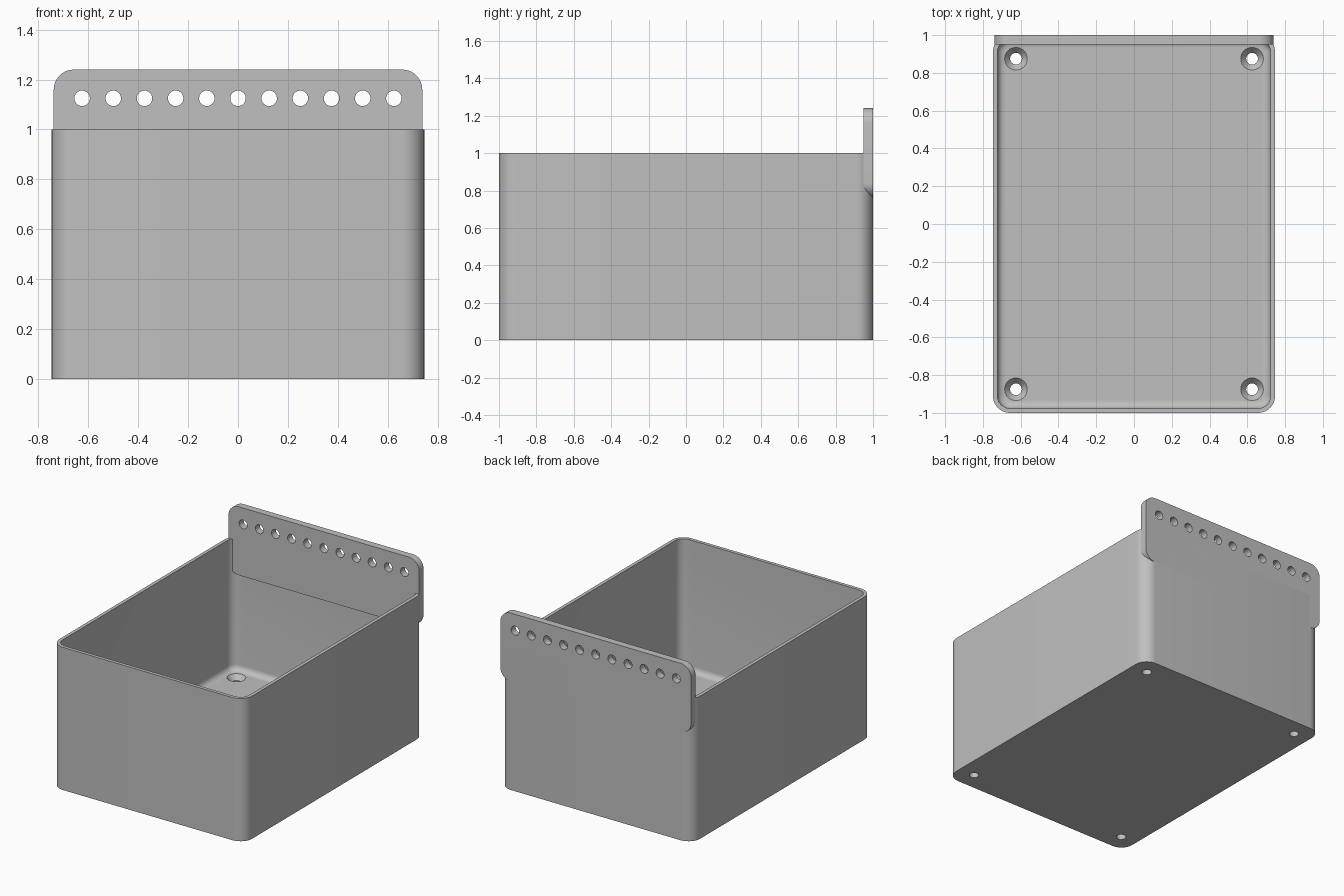
import bpy, bmesh, math
from mathutils import Matrix

if "Cube" in bpy.data.objects:
    bpy.data.objects.remove(bpy.data.objects["Cube"], do_unlink=True)

grey = bpy.data.materials.new("plain grey")
grey.use_nodes = True
grey.diffuse_color = (0.527, 0.527, 0.527, 1)
grey.node_tree.nodes["Principled BSDF"].inputs["Base Color"].default_value = grey.diffuse_color


def rounded_rect(hx, hy, radius, steps=10):
    """Outline of a rounded rectangle, counter-clockwise."""
    pts = []
    for quarter, (sx, sy) in enumerate(((1, 1), (-1, 1), (-1, -1), (1, -1))):
        for i in range(steps + 1):
            a = (quarter + i / steps) * math.pi / 2
            pts.append((sx * (hx - radius) + radius * math.cos(a),
                        sy * (hy - radius) + radius * math.sin(a)))
    return pts


def loft(bm, rings):
    """Bridge equal outlines, each given with its height, and cap both ends."""
    loops = [[bm.verts.new((x, y, z)) for x, y in pts] for pts, z in rings]
    for low, high in zip(loops, loops[1:]):
        for i in range(len(low)):
            j = (i + 1) % len(low)
            bm.faces.new((low[i], low[j], high[j], high[i]))
    bm.faces.new(loops[0][::-1])
    bm.faces.new(loops[-1])


def circle(cx, cy, radius, sides=32):
    return [(cx + radius * math.cos(i * math.tau / sides),
             cy + radius * math.sin(i * math.tau / sides)) for i in range(sides)]


def make(name, bm):
    bmesh.ops.recalc_face_normals(bm, faces=bm.faces)
    mesh = bpy.data.meshes.new(name)
    bm.to_mesh(mesh)
    bm.free()
    mesh.materials.append(grey)
    obj = bpy.data.objects.new(name, mesh)
    bpy.context.collection.objects.link(obj)
    return obj


def cut_and_smooth(obj, cutter):
    mod = obj.modifiers.new("holes", 'BOOLEAN')
    mod.operation = 'DIFFERENCE'
    mod.solver = 'EXACT'
    mod.object = cutter
    bpy.ops.object.select_all(action='DESELECT')
    bpy.context.view_layer.objects.active = obj
    obj.select_set(True)
    bpy.ops.object.modifier_apply(modifier=mod.name)
    bpy.data.objects.remove(cutter, do_unlink=True)
    bpy.ops.object.shade_smooth_by_angle(angle=math.radians(30))


# Open box: outer wall, rim, inner wall, and a fillet down to the floor
HX, HY, RADIUS, WALL, FLOOR, FILLET = 0.747, 1.0, 0.09, 0.024, 0.08, 0.04
rings = [(rounded_rect(HX, HY, RADIUS), z) for z in (0, 1)]
rings.append((rounded_rect(HX - WALL, HY - WALL, RADIUS - WALL), 1))
for i in range(7):
    a = i / 6 * math.pi / 2
    inset = WALL + FILLET * (1 - math.cos(a))
    rings.append((rounded_rect(HX - inset, HY - inset, RADIUS - inset),
                  FLOOR + FILLET * (1 - math.sin(a))))
bm = bmesh.new()
loft(bm, rings)
box = make("box", bm)

# Countersunk screw holes in the floor corners
bm = bmesh.new()
for sx in (-1, 1):
    for sy in (-1, 1):
        cx, cy = sx * 0.625, sy * 0.875
        loft(bm, [(circle(cx, cy, r), z) for r, z in
                  ((0.031, -0.05), (0.031, 0.045), (0.06, FLOOR), (0.06, 0.2))])
cut_and_smooth(box, make("screw_hole_cutter", bm))

# Rounded hanging plate on the back wall, drawn flat and stood upright
upright = Matrix.Translation((0, 1, 1)) @ Matrix.Rotation(math.pi / 2, 4, 'X')
bm = bmesh.new()
outline = rounded_rect(0.739, 0.24, 0.08)
loft(bm, [(outline, 0), (outline, 0.05)])
bm.transform(upright)
plate = make("hanging_plate", bm)

# Row of hanging holes
bm = bmesh.new()
for i in range(11):
    hole = circle((i - 5) * 0.125, 0.125, 0.031)
    loft(bm, [(hole, -0.05), (hole, 0.1)])
bm.transform(upright)
cut_and_smooth(plate, make("hanging_hole_cutter", bm))
